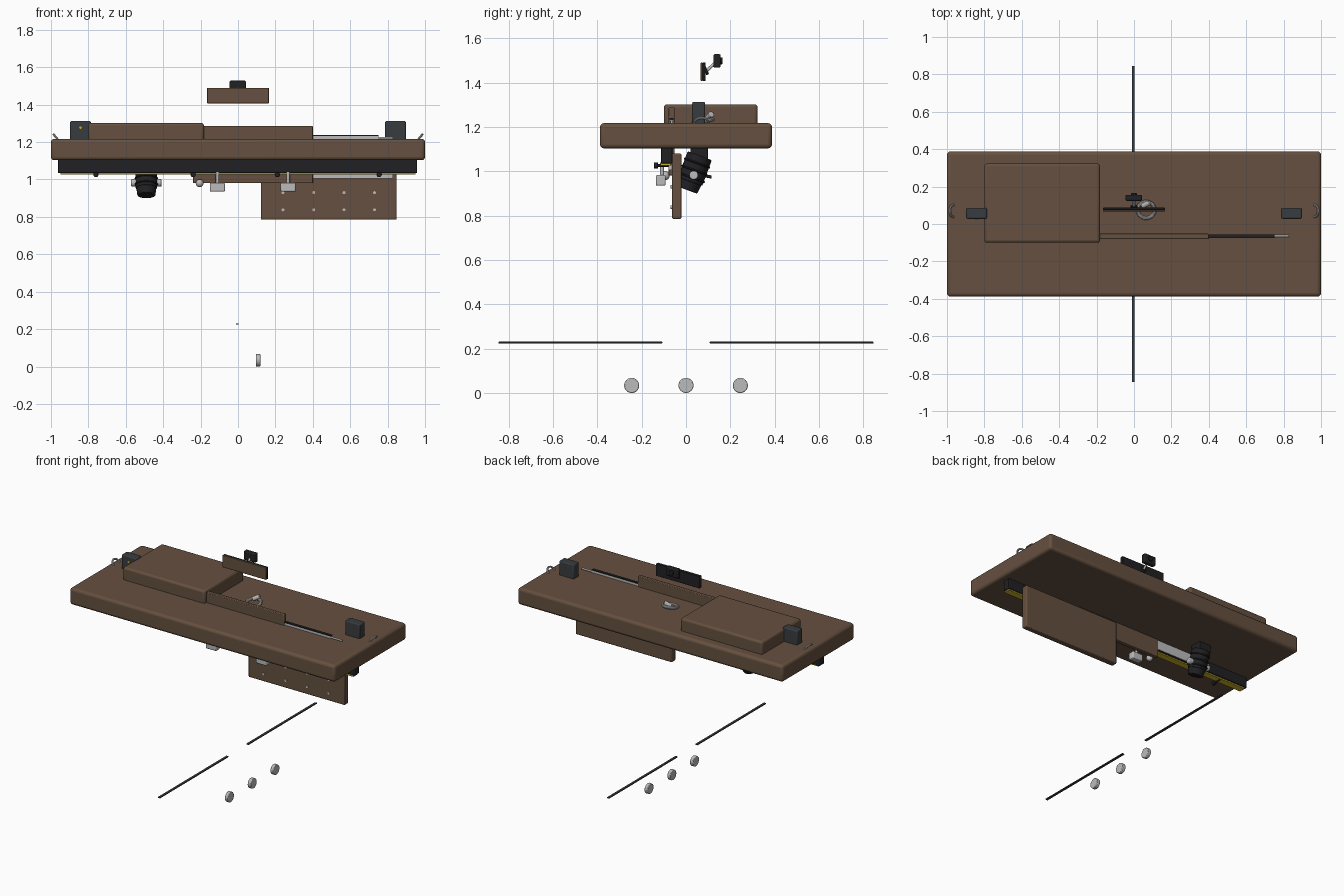
import bpy, math
from mathutils import Vector

if "Cube" in bpy.data.objects:
    bpy.data.objects.remove(bpy.data.objects["Cube"])


def material(name, r, g, b):
    m = bpy.data.materials.new(name)
    m.diffuse_color = (r, g, b, 1)
    m.use_nodes = True
    m.node_tree.nodes["Principled BSDF"].inputs["Base Color"].default_value = m.diffuse_color
    return m


BROWN = material("brown", 0.13, 0.08, 0.05)
BLACK = material("black", 0.015, 0.015, 0.017)
DARK = material("dark_grey", 0.04, 0.045, 0.05)
STEEL = material("steel", 0.5, 0.5, 0.5)
YELLOW = material("yellow", 0.6, 0.45, 0.02)


def finish(o, name, mat, bevel=0.0, segments=2):
    o.name = name
    o.data.materials.append(mat)
    if bevel:
        b = o.modifiers.new("bevel", "BEVEL")
        b.width, b.segments, b.limit_method = bevel, segments, "ANGLE"
    bpy.context.view_layer.objects.active = o
    bpy.ops.object.shade_smooth_by_angle(angle=math.radians(35))
    return o


def box(name, x, y, z, mat, bevel=0.0, segments=2):
    """Box from (min, max) pairs on each axis."""
    bpy.ops.mesh.primitive_cube_add(size=1)
    o = bpy.context.object
    for v in o.data.vertices:
        v.co = [(a + b) / 2 + c * (b - a) for (a, b), c in zip((x, y, z), v.co)]
    return finish(o, name, mat, bevel, segments)


def rod(name, a, b, r, mat, r2=None, bevel=0.0, sides=32):
    """Cylinder or cone from point a to point b."""
    a, b = Vector(a), Vector(b)
    d = b - a
    bpy.ops.mesh.primitive_cone_add(vertices=sides, radius1=r, radius2=r if r2 is None else r2,
                                    depth=d.length, location=(a + b) / 2)
    o = bpy.context.object
    o.rotation_euler = d.to_track_quat("Z", "Y").to_euler()
    return finish(o, name, mat, bevel)


def ring(name, loc, R, r, rot, mat):
    bpy.ops.mesh.primitive_torus_add(major_radius=R, minor_radius=r, major_segments=32,
                                     minor_segments=10, location=loc, rotation=rot)
    return finish(bpy.context.object, name, mat)


# Main slab and raised case on top
box("main_slab", (-1, 1), (-0.388, 0.388), (1.103, 1.217), BROWN, 0.018, 3)
box("raised_case", (-0.80, -0.182), (-0.10, 0.323), (1.20, 1.302), BROWN, 0.014, 3)

# Upright board passing through the slab, with sliding steel plate
box("centre_board", (-0.24, 0.40), (-0.08, -0.052), (0.98, 1.287), BROWN, 0.004)
box("sliding_plate", (-0.65, 0.75), (-0.072, -0.058), (1.04, 1.232), STEEL)
box("sliding_plate_cap", (0.40, 0.75), (-0.074, -0.056), (1.232, 1.239), BLACK)
rod("slide_pin", (0.40, -0.064, 1.222), (0.83, -0.064, 1.222), 0.006, STEEL, sides=12)
box("lower_slide", (0.40, 0.83), (-0.078, -0.062), (1.005, 1.028), STEEL)

# Long rail below with yellow edge and knobs
box("under_rail", (-0.963, 0.957), (-0.112, -0.062), (1.034, 1.11), BLACK, 0.004)
box("rail_edge", (-0.95, 0.95), (-0.114, -0.07), (1.026, 1.034), YELLOW)
for x in (-0.76, -0.24, 0.21, 0.755):
    rod("rail_knob", (x, -0.145, 1.026), (x, -0.126, 1.026), 0.014, BLACK, bevel=0.003, sides=20)
    rod("rail_knob_stem", (x, -0.13, 1.026), (x, -0.08, 1.026), 0.006, BLACK, sides=12)

# Hanging panel with two rows of screws
box("hanging_panel", (0.122, 0.848), (-0.063, -0.021), (0.785, 1.08), BROWN, 0.006)
for x in (0.24, 0.405, 0.567, 0.73):
    for z in (0.93, 0.838):
        rod("panel_screw", (x, -0.069, z), (x, -0.05, z), 0.008, STEEL, sides=16)

# White blocks and ball below the board
for x in (-0.11, 0.268):
    box("slide_block", (x - 0.04, x + 0.04), (-0.136, -0.092), (0.935, 0.982), STEEL, 0.006)
    rod("block_post", (x, -0.108, 0.97), (x, -0.108, 1.04), 0.009, STEEL, sides=16)
bpy.ops.mesh.primitive_uv_sphere_add(segments=24, ring_count=12, radius=0.021,
                                     location=(-0.205, -0.095, 0.98))
finish(bpy.context.object, "slide_ball", STEEL)

# Tilted lamp body with side knobs and lever
X = -0.49
AXIS = Vector((0, -0.37, -1)).normalized()
TOP = Vector((X, 0.062, 1.07))


def along(t):
    return TOP + AXIS * t


rod("lamp_body", along(0), along(0.125), 0.058, BLACK, bevel=0.006)
rod("lamp_nose", along(0.12), along(0.165), 0.054, BLACK, 0.048, bevel=0.004)
for t in (0.035, 0.07, 0.105):
    ring("lamp_rib", along(t), 0.058, 0.005, (-math.atan(0.37), 0, 0), BLACK)
box("lamp_mount", (X - 0.045, X + 0.045), (0.02, 0.10), (1.045, 1.11), BLACK, 0.004)
for s in (-1, 1):
    rod("lamp_knob", (X + s * 0.05, 0.035, 0.982), (X + s * 0.082, 0.035, 0.982), 0.02, STEEL, bevel=0.005)
rod("lamp_lever", (X, 0.04, 0.987), (X, 0.115, 0.974), 0.007, BLACK, sides=12)

# Upright end blocks and tilted end rings
for s in (-1, 1):
    cx = s * 0.842
    box("end_block", (cx - 0.055, cx + 0.055), (0.028, 0.086), (1.20, 1.313), DARK, 0.007)
    ring("end_ring", (s * 0.965, 0.07, 1.216), 0.032, 0.006, (0, -s * math.radians(50), 0), STEEL)
rod("end_light", (-0.842, 0.024, 1.277), (-0.842, 0.035, 1.277), 0.007, YELLOW, sides=16)

# Ring fitting on the slab
ring("top_ring", (0.065, 0.075, 1.224), 0.045, 0.01, (math.radians(12), 0, 0), STEEL)
rod("top_ring_latch", (0.045, 0.095, 1.235), (0.085, 0.115, 1.258), 0.014, STEEL, bevel=0.003, sides=20)

# Floating plate with small head block
box("upper_plate", (-0.165, 0.165), (0.066, 0.075), (1.407, 1.49), BROWN, 0.003)
box("upper_plate_back", (-0.165, 0.165), (0.075, 0.088), (1.407, 1.49), BLACK, 0.003)
rod("plate_socket", (0, 0.085, 1.45), (0, 0.097, 1.455), 0.018, BLACK, sides=20)
rod("plate_arm", (0, 0.09, 1.45), (0, 0.135, 1.492), 0.007, STEEL, sides=12)
box("head_block", (-0.045, 0.042), (0.124, 0.156), (1.467, 1.528), BLACK, 0.006)
rod("head_lens", (0, 0.15, 1.498), (0, 0.165, 1.498), 0.016, BLACK, bevel=0.003, sides=24)

# Flat bars and steel discs near the floor
for s in (-1, 1):
    ys = sorted((s * 0.107, s * 0.845))
    box("flat_bar", (-0.012, 0.004), ys, (0.224, 0.231), DARK, 0.001)
for y in (-0.245, 0, 0.245):
    rod("floor_disc", (0.095, y, 0.034), (0.119, y, 0.034), 0.034, STEEL, bevel=0.004)
